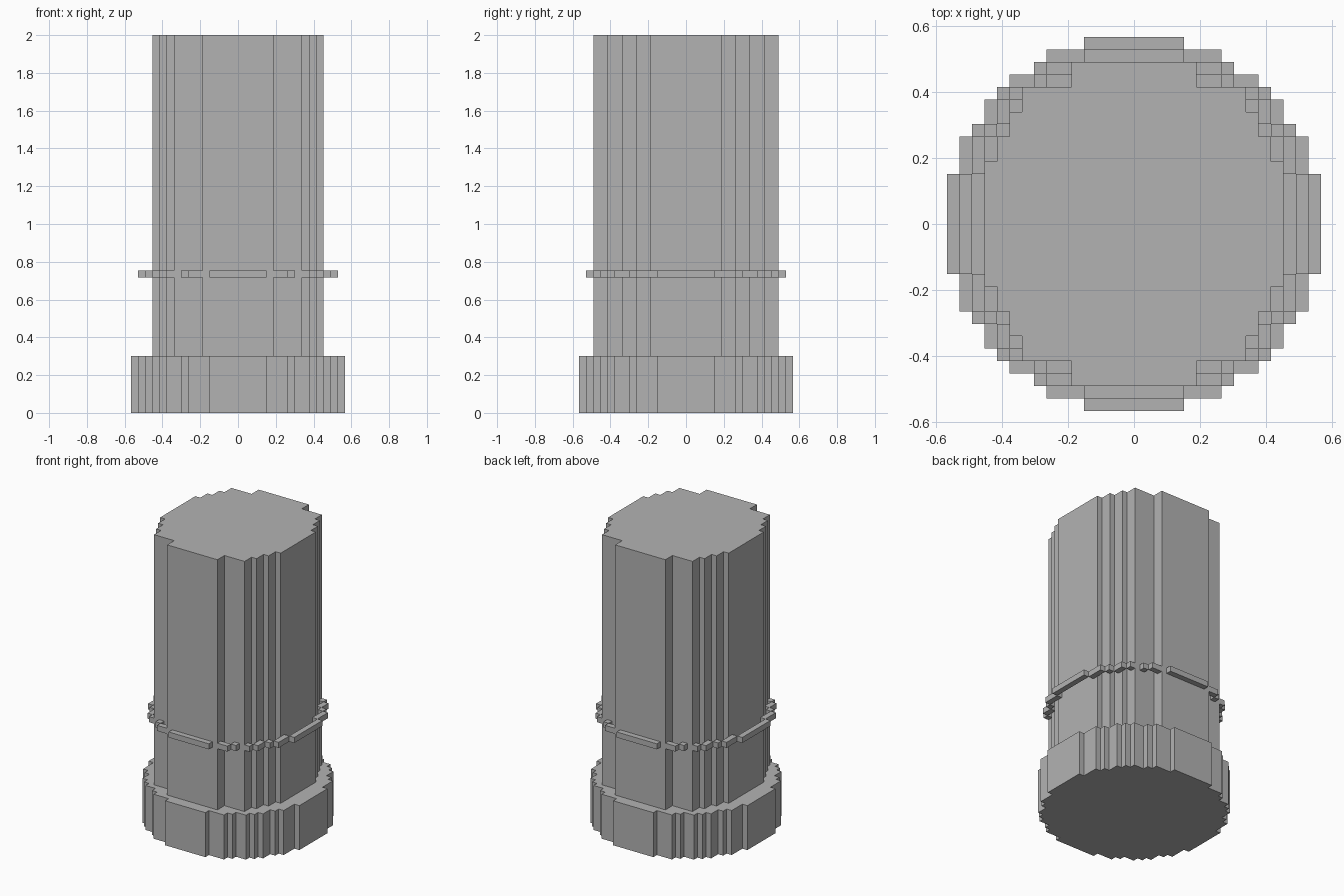
import bpy
import bmesh
from mathutils import Matrix

cube = bpy.data.objects.get("Cube")
if cube:
    bpy.data.objects.remove(cube, do_unlink=True)

V = 2 / 53  # size of one block step

grey = bpy.data.materials.new("plain grey")
grey.use_nodes = True
colour = (0.45, 0.45, 0.45, 1)
grey.diffuse_color = colour
grey.node_tree.nodes["Principled BSDF"].inputs["Base Color"].default_value = colour


def add_object(name, bm):
    bmesh.ops.recalc_face_normals(bm, faces=bm.faces)
    bmesh.ops.scale(bm, vec=(V, V, V), verts=bm.verts)
    mesh = bpy.data.meshes.new(name)
    bm.to_mesh(mesh)
    bm.free()
    mesh.materials.append(grey)
    obj = bpy.data.objects.new(name, mesh)
    bpy.context.collection.objects.link(obj)


def stepped_column(name, steps, z0, z1):
    """Extrude a stair-stepped round outline given as (half x, half y) corners."""
    quarter = []
    for i, (x, y) in enumerate(steps):
        quarter.append((x, y))
        if i + 1 < len(steps):
            quarter.append((x, steps[i + 1][1]))
    back = quarter[::-1]
    outline = (quarter + [(x, -y) for x, y in back]
               + [(-x, -y) for x, y in quarter] + [(-x, y) for x, y in back])
    bm = bmesh.new()
    face = bm.faces.new([bm.verts.new((x, y, z0)) for x, y in outline])
    top = bmesh.ops.extrude_face_region(bm, geom=[face])["geom"]
    verts = [v for v in top if isinstance(v, bmesh.types.BMVert)]
    bmesh.ops.translate(bm, verts=verts, vec=(0, 0, z1 - z0))
    add_object(name, bm)


def add_box(bm, x0, x1, y0, y1, z0, z1):
    centre = Matrix.Translation(((x0 + x1) / 2, (y0 + y1) / 2, (z0 + z1) / 2))
    size = Matrix.Diagonal((x1 - x0, y1 - y0, z1 - z0, 1))
    bmesh.ops.create_cube(bm, size=1, matrix=centre @ size)


# Wide foot
stepped_column("base", [(4, 15), (7, 14), (8, 13), (10, 12), (11, 11),
                        (12, 10), (13, 8), (14, 7), (15, 4)], 0, 8)

# Tall shaft
stepped_column("shaft", [(5, 13), (9, 11), (10, 9), (11, 7), (12, 5)], 8, 53)

# Thin ring of blocks around the shaft
ring = bmesh.new()
for s in (-1, 1):
    # long bars on the four sides
    add_box(ring, -4, 4, *sorted((13 * s, 14 * s)), 19, 20)
    add_box(ring, *sorted((13 * s, 14 * s)), -4, 4, 19, 20)
    # corner blocks
    for t in (-1, 1):
        for x0, x1, y0, y1 in [(5, 7, 12, 13), (7, 8, 11, 12), (9, 10, 10, 11),
                               (10, 11, 8, 10), (11, 12, 7, 8), (12, 13, 4, 7)]:
            add_box(ring, *sorted((x0 * s, x1 * s)),
                    *sorted((y0 * t, y1 * t)), 19, 20)
add_object("ring", ring)
